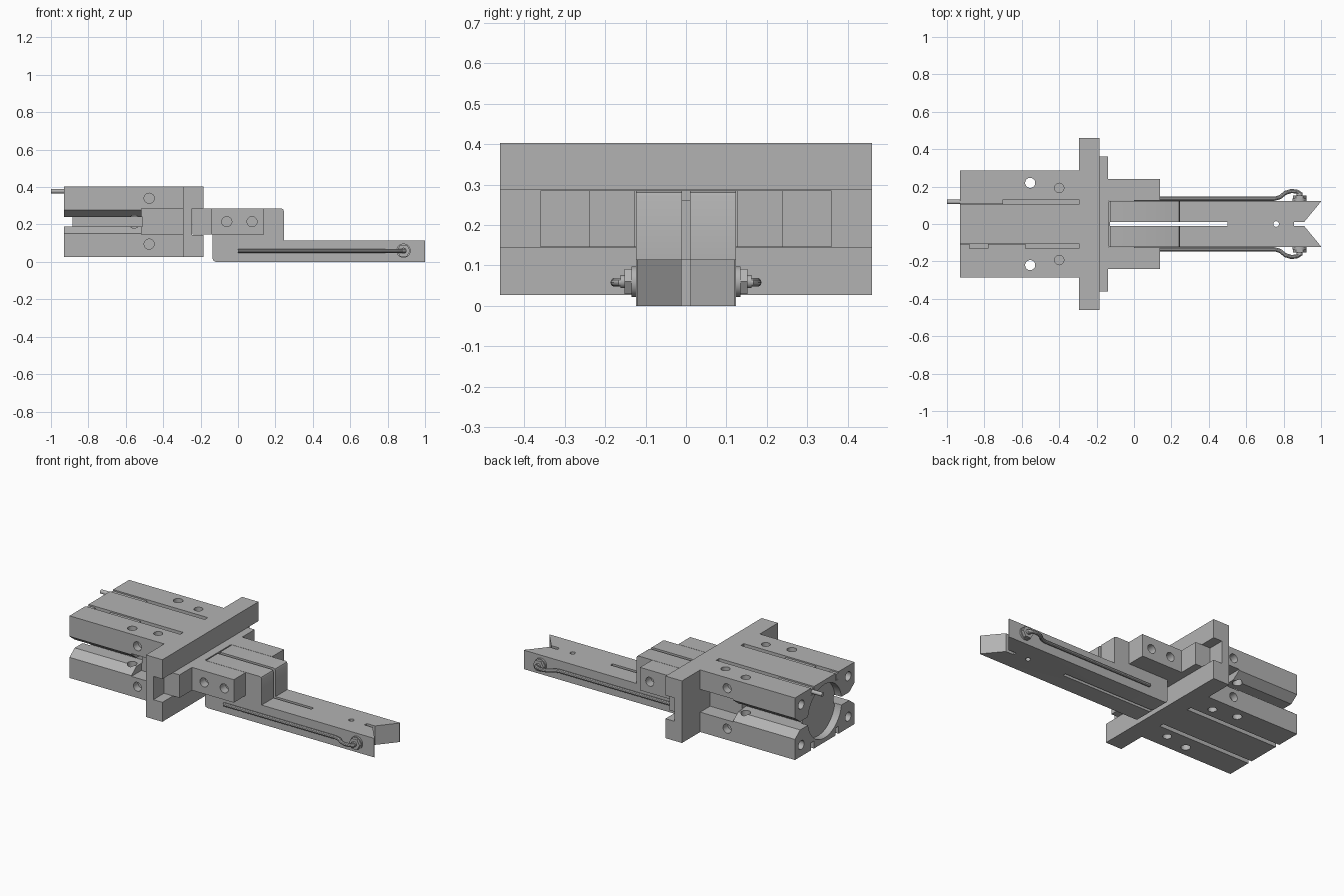
import bpy, bmesh, math
from mathutils import Vector

if "Cube" in bpy.data.objects:
    bpy.data.objects.remove(bpy.data.objects["Cube"])

grey = bpy.data.materials.new("machined_grey")
grey.use_nodes = True
COLOUR = (0.45, 0.45, 0.45, 1)
grey.diffuse_color = COLOUR
grey.node_tree.nodes["Principled BSDF"].inputs["Base Color"].default_value = COLOUR


def prism(name, points, axis, start, end):
    """Extrude a 2D profile along an axis; points are the other two axes in order."""
    bm = bmesh.new()

    def place(p, t):
        c = list(p)
        c.insert("xyz".index(axis), t)
        return Vector(c)
    face = bm.faces.new([bm.verts.new(place(p, start)) for p in points])
    new = bmesh.ops.extrude_face_region(bm, geom=[face])["geom"]
    shift = place((0, 0), end - start)
    bmesh.ops.translate(bm, vec=shift, verts=[v for v in new if isinstance(v, bmesh.types.BMVert)])
    bmesh.ops.recalc_face_normals(bm, faces=bm.faces)
    mesh = bpy.data.meshes.new(name)
    bm.to_mesh(mesh)
    bm.free()
    mesh.materials.append(grey)
    obj = bpy.data.objects.new(name, mesh)
    bpy.context.collection.objects.link(obj)
    return obj


def box(name, x, y, z):
    return prism(name, [(x[0], z[0]), (x[1], z[0]), (x[1], z[1]), (x[0], z[1])], "y", *y)


def rod(name, axis, centre, radius, start, end, sides=32):
    angles = [2 * math.pi * i / sides for i in range(sides)]
    pts = [(centre[0] + radius * math.cos(a), centre[1] + radius * math.sin(a)) for a in angles]
    return prism(name, pts, axis, start, end)


def activate(obj):
    bpy.ops.object.select_all(action="DESELECT")
    obj.select_set(True)
    bpy.context.view_layer.objects.active = obj


def smooth(obj):
    activate(obj)
    bpy.ops.object.shade_smooth_by_angle(angle=math.radians(30))


def cut(target, cutters):
    activate(target)
    for cutter in cutters:
        mod = target.modifiers.new("cut", "BOOLEAN")
        mod.object = cutter
        mod.operation = "DIFFERENCE"
        mod.solver = "EXACT"
        bpy.ops.object.modifier_apply(modifier=mod.name)
        bpy.data.objects.remove(cutter)
    smooth(target)


SIDES = (-1, 1)
MID = 0.215

# Cylinder body with end recess, side channels, sensor slots and screw holes
body = box("gripper_body", (-0.93, -0.295), (-0.285, 0.285), (0.027, 0.403))
cuts = [rod("end_recess", "x", (0, MID), 0.162, -1, -0.885, 64)]
for s in SIDES:
    channel = [(s * 0.3, 0.29), (s * 0.235, 0.24), (s * 0.15, 0.24),
               (s * 0.15, 0.19), (s * 0.235, 0.19), (s * 0.3, 0.14)]
    cuts.append(prism("side_channel", channel, "x", -1, -0.51))
    cuts.append(box("side_window", (-0.515, -0.29), sorted((s * 0.19, s * 0.3)), (0.147, 0.285)))
    for z in (0.027, 0.403):
        cuts.append(box("sensor_slot", (-1, -0.29), sorted((s * 0.103, s * 0.132)), (z - 0.045, z + 0.045)))
        cuts.append(rod("shallow_hole", "z", (-0.40, s * 0.193), 0.025, z - 0.05, z + 0.05))
    cuts.append(rod("through_hole", "z", (-0.555, s * 0.22), 0.027, -0.1, 0.5))
    for z in (0.095, 0.34):
        cuts.append(rod("side_hole", "y", (-0.475, z), 0.027, s * 0.24, s * 0.3))
        cuts.append(rod("end_hole", "x", (s * 0.225, z), 0.027, -1, -0.86))
cut(body, cuts)

# Proximity sensors seated in the top slots, one with a cable
for name, x, s in (("left_sensor", (-0.93, -0.70), 1), ("right_sensor", (-0.78, -0.58), -1),
                   ("right_sensor_plug", (-0.93, -0.88), -1)):
    box(name, x, sorted((s * 0.106, s * 0.13)), (0.36, 0.396))
smooth(rod("sensor_cable", "x", (0.118, 0.378), 0.012, -1, -0.92, 16))

# Guide rail: C-shaped section open towards the jaws
rail = [(-0.295, 0.027), (-0.185, 0.027), (-0.185, 0.145), (-0.245, 0.145),
        (-0.245, 0.286), (-0.185, 0.286), (-0.185, 0.403), (-0.295, 0.403)]
prism("guide_rail", rail, "y", -0.46, 0.46)

# Sliding carriers with screw holes, stepped in plan and split at the middle
for s in SIDES:
    side = "left" if s > 0 else "right"
    plan = [(-0.244, 0.01), (-0.244, 0.36), (-0.14, 0.36), (-0.14, 0.24),
            (0.14, 0.24), (0.14, 0.126), (-0.135, 0.126), (-0.135, 0.01)]
    carrier = prism(side + "_carrier", [(x, s * y) for x, y in plan], "z", 0.146, 0.285)
    cut(carrier, [rod("screw_hole", "y", (x, MID), 0.027, s * 0.19, s * 0.3) for x in (-0.06, 0.075)])
box("carrier_bridge", (-0.244, -0.135), (-0.01, 0.01), (0.146, 0.285))

# Long finger: tall root, low bar, slit, pin hole and V-shaped tip
outline = [(-0.12, 0), (1, 0), (1, 0.115), (0.245, 0.115), (0.245, 0.272), (0.241, 0.281),
           (0.232, 0.285), (-0.135, 0.285), (-0.135, 0.015), (-0.13, 0.005)]
finger = prism("gripping_finger", outline, "y", -0.124, 0.124)
tip = [(1.01, 0.132), (0.91, 0.011), (0.855, 0.011), (0.855, -0.011), (0.91, -0.011), (1.01, -0.132)]
cut(finger, [box("slit", (-0.128, 0.5), (-0.01, 0.01), (-0.1, 0.4)),
             rod("pin_hole", "z", (0.76, 0), 0.015, -0.1, 0.2),
             prism("tip_notch", tip, "z", -0.1, 0.2),
             box("root_groove", (-0.14, -0.128), (-0.12, 0.12), (0.26, 0.3))])

# Side wires with a looped end, held by a hex nut and stud
for s in SIDES:
    side = "left" if s > 0 else "right"
    path = [(0, 0.135), (0.4, 0.135), (0.75, 0.135), (0.78, 0.143), (0.81, 0.167),
            (0.84, 0.176), (0.87, 0.174), (0.89, 0.162), (0.89, 0.13)]
    curve = bpy.data.curves.new(side + "_wire", "CURVE")
    curve.dimensions = "3D"
    curve.bevel_depth = 0.011
    curve.bevel_resolution = 3
    curve.use_fill_caps = True
    spline = curve.splines.new("POLY")
    spline.points.add(len(path) - 1)
    for point, (x, y) in zip(spline.points, path):
        point.co = (x, s * y, 0.058, 1)
    curve.materials.append(grey)
    wire = bpy.data.objects.new(side + "_wire", curve)
    bpy.context.collection.objects.link(wire)
    activate(wire)
    bpy.ops.object.convert(target="MESH")
    smooth(bpy.context.object)
    smooth(rod(side + "_washer", "y", (0.885, 0.06), 0.038, s * 0.12, s * 0.135))
    rod(side + "_nut", "y", (0.885, 0.06), 0.036, s * 0.13, s * 0.152, 6)
    smooth(rod(side + "_stud", "y", (0.885, 0.06), 0.016, s * 0.15, s * 0.162, 16))
